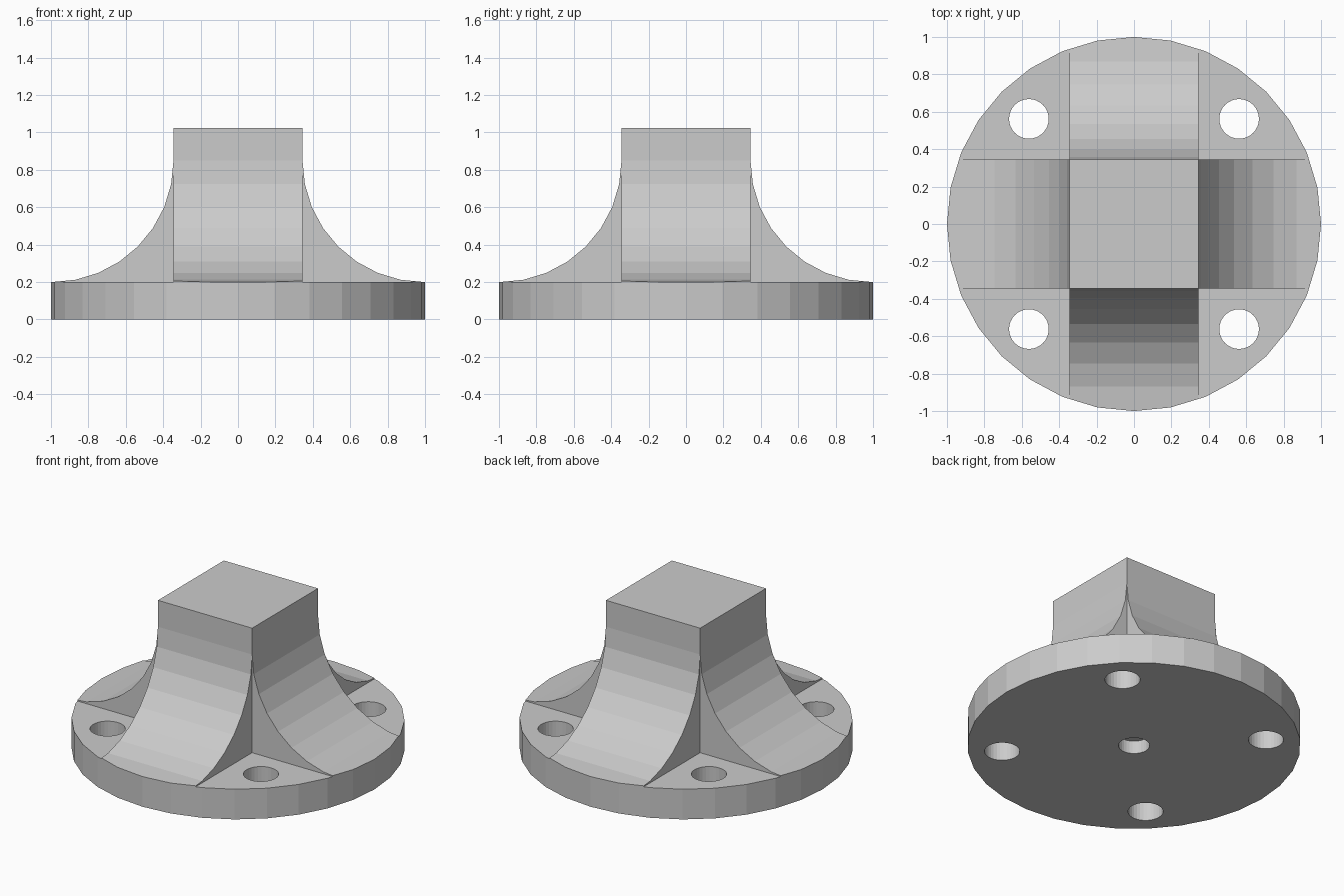
import bpy, bmesh, math
from mathutils import Matrix

if "Cube" in bpy.data.objects:
    bpy.data.objects.remove(bpy.data.objects["Cube"])

HALF = 0.345      # half width of the square post
PLATE = 0.2       # flange thickness
TOP = 1.025       # overall height
R = 0.65          # fillet radius


def add_object(name, bm):
    bmesh.ops.recalc_face_normals(bm, faces=bm.faces)
    mesh = bpy.data.meshes.new(name)
    bm.to_mesh(mesh)
    bm.free()
    ob = bpy.data.objects.new(name, mesh)
    bpy.context.collection.objects.link(ob)
    return ob


def cylinder(name, r, z0, z1, x=0, y=0):
    bm = bmesh.new()
    bmesh.ops.create_cone(bm, cap_ends=True, segments=32, radius1=r, radius2=r,
                          depth=z1 - z0,
                          matrix=Matrix.Translation((x, y, (z0 + z1) / 2)))
    return add_object(name, bm)


def flared_block(name, top, turn):
    """Post profile with a concave quarter-round foot on both sides, extruded."""
    right = [(HALF, top)] if top > PLATE + R else []
    for k in range(9):
        a = math.radians(k * 11.25)
        right.append((HALF + R - R * math.cos(a), PLATE + R - R * math.sin(a)))
    right.append((HALF + R, PLATE / 2))
    outline = right + [(-x, z) for x, z in reversed(right)]
    bm = bmesh.new()
    face = bm.faces.new([bm.verts.new((x, -HALF, z)) for x, z in outline])
    ext = bmesh.ops.extrude_face_region(bm, geom=[face])["geom"]
    verts = [g for g in ext if isinstance(g, bmesh.types.BMVert)]
    bmesh.ops.translate(bm, verts=verts, vec=(0, 2 * HALF, 0))
    bmesh.ops.rotate(bm, verts=bm.verts, cent=(0, 0, 0),
                     matrix=Matrix.Rotation(turn, 3, 'Z'))
    return add_object(name, bm)


def combine(target, other, operation):
    mod = target.modifiers.new(operation.lower(), 'BOOLEAN')
    mod.operation = operation
    mod.solver = 'EXACT'
    mod.object = other
    bpy.context.view_layer.update()
    dg = bpy.context.evaluated_depsgraph_get()
    mesh = bpy.data.meshes.new_from_object(target.evaluated_get(dg))
    target.modifiers.clear()
    target.data = mesh
    bpy.data.objects.remove(other)


# flange stock, trimmed round later
bm = bmesh.new()
bmesh.ops.create_cube(bm, size=1, matrix=Matrix.Translation((0, 0, PLATE / 2))
                      @ Matrix.Diagonal((2.4, 2.4, PLATE, 1)))
flange = add_object("flanged_post", bm)

# square post with four flared feet
post = flared_block("post", TOP, 0)
combine(post, flared_block("cross_feet", PLATE + R, math.pi / 2), 'UNION')
combine(flange, post, 'UNION')

# round outer edge
combine(flange, cylinder("round_trim", 1.0, -0.5, 1.5), 'INTERSECT')

# four bolt holes and a shallow centre recess underneath
for sx in (-1, 1):
    for sy in (-1, 1):
        combine(flange, cylinder("bolt_hole", 0.106, -0.1, 0.4, sx * 0.562, sy * 0.562),
                'DIFFERENCE')
combine(flange, cylinder("centre_recess", 0.094, -0.1, 0.085), 'DIFFERENCE')

# single grey colour, flat faces
grey = bpy.data.materials.new("light grey")
grey.diffuse_color = (0.6, 0.6, 0.6, 1)
grey.use_nodes = True
grey.node_tree.nodes["Principled BSDF"].inputs["Base Color"].default_value = grey.diffuse_color
flange.data.materials.clear()
flange.data.materials.append(grey)
for p in flange.data.polygons:
    p.material_index = 0
    p.use_smooth = False
